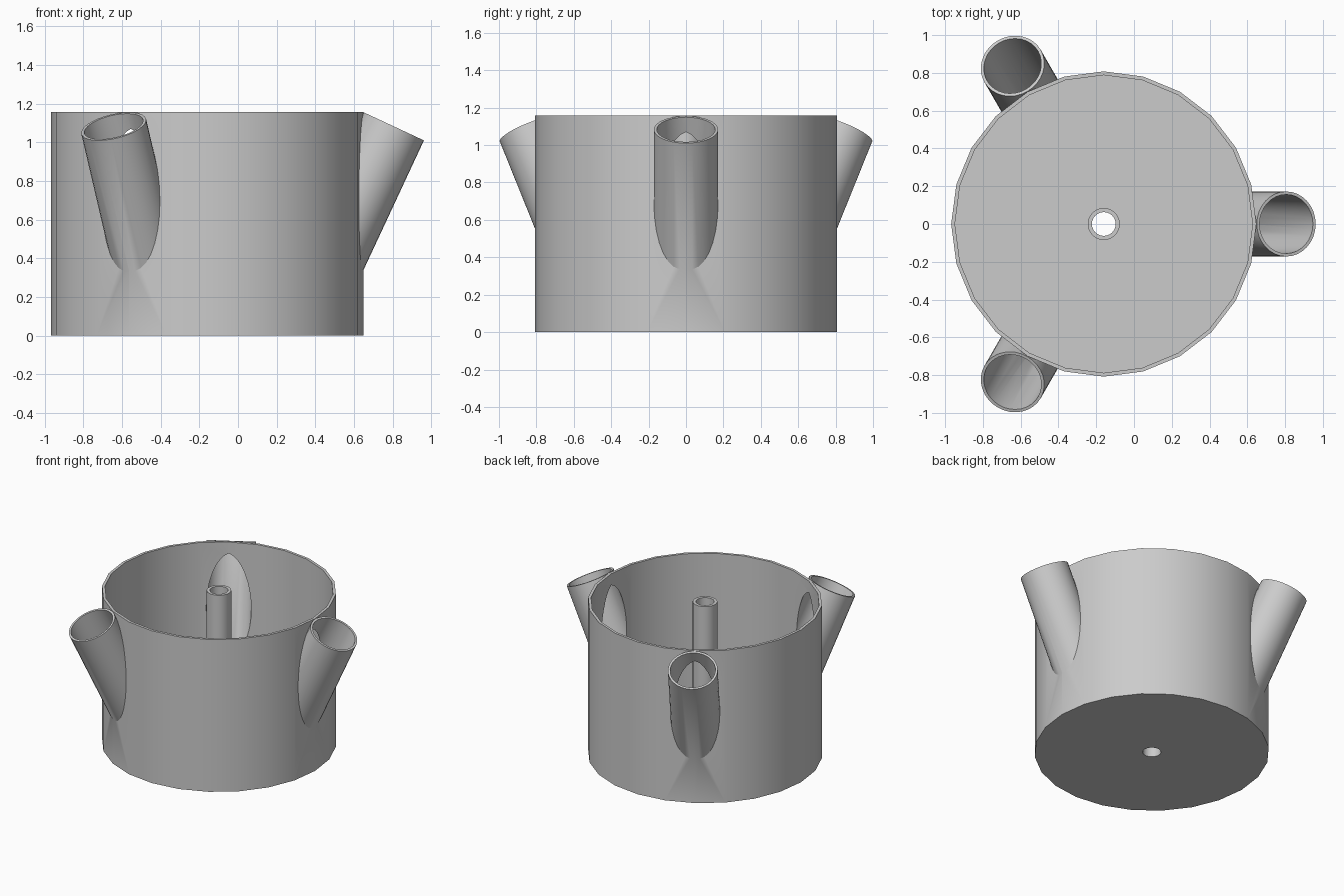
import bpy, math
from mathutils import Vector, Matrix

if "Cube" in bpy.data.objects:
    bpy.data.objects.remove(bpy.data.objects["Cube"])

CX = -0.16                      # pot axis
R, H, WALL = 0.808, 1.157, 0.02
TILT = math.radians(25)
SPOUT_R, SPOUT_WALL = 0.172, 0.016

grey = bpy.data.materials.new("plain grey")
grey.diffuse_color = (0.6, 0.6, 0.6, 1)
grey.use_nodes = True
grey.node_tree.nodes["Principled BSDF"].inputs["Base Color"].default_value = grey.diffuse_color


def cylinder(name, radius, z0, z1, sides=24, place=Matrix.Identity(4)):
    """Closed cylinder along local z from z0 to z1, then placed by a matrix."""
    bpy.ops.mesh.primitive_cylinder_add(vertices=sides, radius=radius, depth=z1 - z0)
    ob = bpy.context.object
    ob.name = name
    # first vertex on +x
    ob.data.transform(place @ Matrix.Translation((0, 0, (z0 + z1) / 2)) @ Matrix.Rotation(math.pi / 2, 4, 'Z'))
    return ob


def combine(base, tool, operation):
    """Apply a boolean and discard the tool."""
    mod = base.modifiers.new("cut", 'BOOLEAN')
    mod.operation, mod.object, mod.solver = operation, tool, 'EXACT'
    bpy.context.view_layer.objects.active = base
    bpy.ops.object.modifier_apply(modifier=mod.name)
    bpy.data.objects.remove(tool)


axis = Matrix.Translation((CX, 0, 0))

# spout frames: origin at the mouth centre, local z along the spout
mouths = [axis @ Matrix.Rotation(math.radians(a), 4, 'Z')
          @ Matrix.Translation((0.966, 0, 1.083))
          @ Matrix.Rotation(TILT, 4, 'Y') for a in (0, 120, 240)]

# pot with slanted spouts
pot = cylinder("pot_with_spouts", R, 0, H, place=axis)
for m in mouths:
    combine(pot, cylinder("spout", SPOUT_R, -1.0, 0, 32, m), 'UNION')

# hollow interior and spout bores opening through the wall
combine(pot, cylinder("cavity", R - WALL, WALL, H + 0.3, place=axis), 'DIFFERENCE')
for m in mouths:
    combine(pot, cylinder("bore", SPOUT_R - SPOUT_WALL, -1.0, 0.1, 32, m), 'DIFFERENCE')

# centre tube, open through the floor
combine(pot, cylinder("centre_tube", 0.085, 0.005, H, place=axis), 'UNION')
combine(pot, cylinder("centre_hole", 0.063, -0.1, H + 0.1, place=axis), 'DIFFERENCE')

pot.data.materials.clear()
pot.data.materials.append(grey)
for p in pot.data.polygons:
    p.material_index = 0

bpy.ops.object.select_all(action='DESELECT')
pot.select_set(True)
bpy.context.view_layer.objects.active = pot
bpy.ops.object.shade_smooth_by_angle(angle=math.radians(25))
